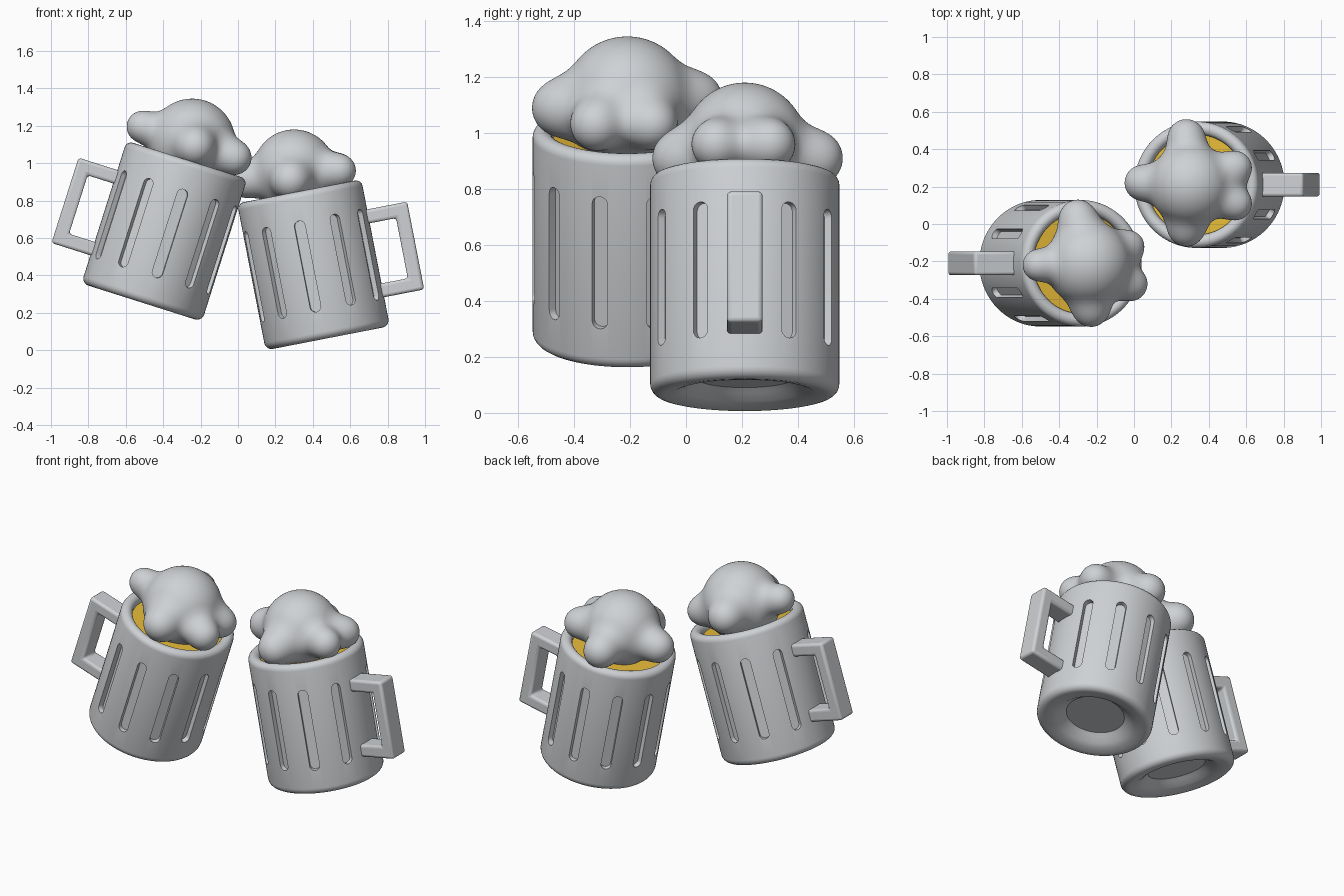
import bpy, bmesh, math
from mathutils import Matrix, Vector

cube = bpy.data.objects.get("Cube")
if cube:
    bpy.data.objects.remove(cube)


def material(name, color):
    m = bpy.data.materials.new(name)
    m.use_nodes = True
    m.diffuse_color = (*color, 1)
    m.node_tree.nodes["Principled BSDF"].inputs["Base Color"].default_value = (*color, 1)
    return m


grey = material("light grey", (0.62, 0.64, 0.66))
gold = material("golden yellow", (0.8, 0.5, 0.04))


def finish(name, bm, mat, matrix=Matrix()):
    bmesh.ops.recalc_face_normals(bm, faces=bm.faces)
    mesh = bpy.data.meshes.new(name)
    bm.to_mesh(mesh)
    bm.free()
    mesh.materials.append(mat)
    ob = bpy.data.objects.new(name, mesh)
    bpy.context.collection.objects.link(ob)
    ob.matrix_world = matrix
    return ob


def activate(ob):
    bpy.ops.object.select_all(action='DESELECT')
    ob.select_set(True)
    bpy.context.view_layer.objects.active = ob


def smooth(ob, degrees=35):
    activate(ob)
    bpy.ops.object.shade_smooth_by_angle(angle=math.radians(degrees))


def prism(bm, points, shift):
    face = bm.faces.new([bm.verts.new(p) for p in points])
    new = bmesh.ops.extrude_face_region(bm, geom=[face])["geom"]
    verts = [v for v in new if isinstance(v, bmesh.types.BMVert)]
    bmesh.ops.translate(bm, verts=verts, vec=shift)
    return list(face.verts) + verts


R, H = 0.338, 0.80


def arc(cx, cz, r, start, end, n=6):
    angles = [math.radians(start + (end - start) * i / n) for i in range(n + 1)]
    return [(cx + r * math.cos(a), cz + r * math.sin(a)) for a in angles]


# Turned mug body with a recessed foot and rounded rim
def mug_body(name, matrix):
    profile = [(0, 0.06), (0.17, 0.06), (0.19, 0.045), (0.22, 0.02), (0.25, 0.006)]
    profile += arc(R - 0.04, 0.04, 0.04, -100, 0)
    profile += arc(R - 0.035, H - 0.035, 0.035, 0, 180, 10)
    profile += [(R - 0.07, 0.71), (0, 0.71)]
    bm = bmesh.new()
    verts = [bm.verts.new((x, 0, z)) for x, z in profile]
    edges = [bm.edges.new(pair) for pair in zip(verts, verts[1:])]
    bmesh.ops.spin(bm, geom=verts + edges, cent=(0, 0, 0), axis=(0, 0, 1),
                   angle=math.tau, steps=96)
    bmesh.ops.remove_doubles(bm, verts=bm.verts, dist=0.0001)
    body = finish(name, bm, grey, matrix)

    # Round-ended grooves around the side, leaving room for the handle
    bm = bmesh.new()
    w = 0.029
    outline = arc(0, 0.645 - w, w, 0, 180, 10) + arc(0, 0.15 + w, w, 180, 360, 10)
    for i in range(10):
        verts = prism(bm, [(R - 0.03, y, z) for y, z in outline], (0.1, 0, 0))
        turn = Matrix.Rotation(math.radians(28 + 304 / 9 * i), 3, 'Z')
        bmesh.ops.rotate(bm, verts=verts, cent=(0, 0, 0), matrix=turn)
    cutter = finish("groove_cutter", bm, grey, matrix)
    cutter.hide_render = True
    mod = body.modifiers.new("grooves", 'BOOLEAN')
    mod.operation, mod.solver, mod.object = 'DIFFERENCE', 'EXACT', cutter
    activate(body)
    bpy.ops.object.modifier_apply(modifier=mod.name)
    bpy.data.objects.remove(cutter)
    smooth(body)


# Squared handle with softened edges
def handle(name, matrix):
    x0, x1, z0, z1, t, half = 0.295, 0.556, 0.158, 0.636, 0.075, 0.064
    outline = [(x0, z0), (x1, z0), (x1, z1), (x0, z1),
               (x0, z1 - t), (x1 - t, z1 - t), (x1 - t, z0 + t), (x0, z0 + t)]
    bm = bmesh.new()
    prism(bm, [(x, -half, z) for x, z in outline], (0, 2 * half, 0))
    ob = finish(name, bm, grey, matrix)
    mod = ob.modifiers.new("soft edges", 'BEVEL')
    mod.width, mod.segments = 0.016, 3
    smooth(ob)


# Flat surface of the drink just below the rim
def drink(name, matrix):
    bm = bmesh.new()
    bmesh.ops.create_cone(bm, cap_ends=True, segments=64, radius1=R - 0.07,
                          radius2=R - 0.07, depth=0.03,
                          matrix=Matrix.Translation((0, 0, 0.735)))
    smooth(finish(name, bm, gold, matrix))


# Foam: a sphere whose surface is pushed out to a soft union of blobs
def foam(name, blobs, blend=0.09):
    blobs = [(Vector(c), r) for c, r in blobs]
    centre = blobs[0][0]

    def distance(p):
        d = (p - centre).length - blobs[0][1]
        for c, r in blobs[1:]:
            e = (p - c).length - r
            h = max(blend - abs(d - e), 0) / blend
            d = min(d, e) - h * h * blend / 4
        return d

    bm = bmesh.new()
    bmesh.ops.create_icosphere(bm, subdivisions=6, radius=1)
    for v in bm.verts:
        direction = v.co.normalized()
        reach = 0.6
        for _ in range(40):
            step = distance(centre + direction * reach)
            reach -= step
            if step < 0.0005:
                break
        v.co = centre + direction * reach
    smooth(finish(name, bm, grey), 80)


def mug(side, base, tilt, turn):
    matrix = (Matrix.Translation(base) @ Matrix.Rotation(math.radians(tilt), 4, 'Y')
              @ Matrix.Rotation(math.radians(turn), 4, 'Z'))
    mug_body(side + "_mug_body", matrix)
    handle(side + "_handle", matrix)
    drink(side + "_drink", matrix)


mug("right", (-0.515, -0.21, 0.255), 17.6, 180)
mug("left", (0.48, 0.21, 0.064), -11, 0)

foam("right_foam", [((-0.245, -0.21, 1.115), 0.23),
                    ((-0.51, -0.22, 1.195), 0.085), ((-0.23, -0.45, 1.09), 0.1),
                    ((-0.30, 0.03, 1.12), 0.1), ((-0.02, -0.32, 1.03), 0.092),
                    ((-0.03, -0.12, 1.03), 0.085)])
foam("left_foam", [((0.30, 0.21, 0.96), 0.22),
                   ((0.045, 0.22, 0.91), 0.095), ((0.28, -0.02, 0.91), 0.1),
                   ((0.28, 0.46, 0.91), 0.1), ((0.54, 0.11, 0.96), 0.09),
                   ((0.54, 0.30, 0.96), 0.09)])
